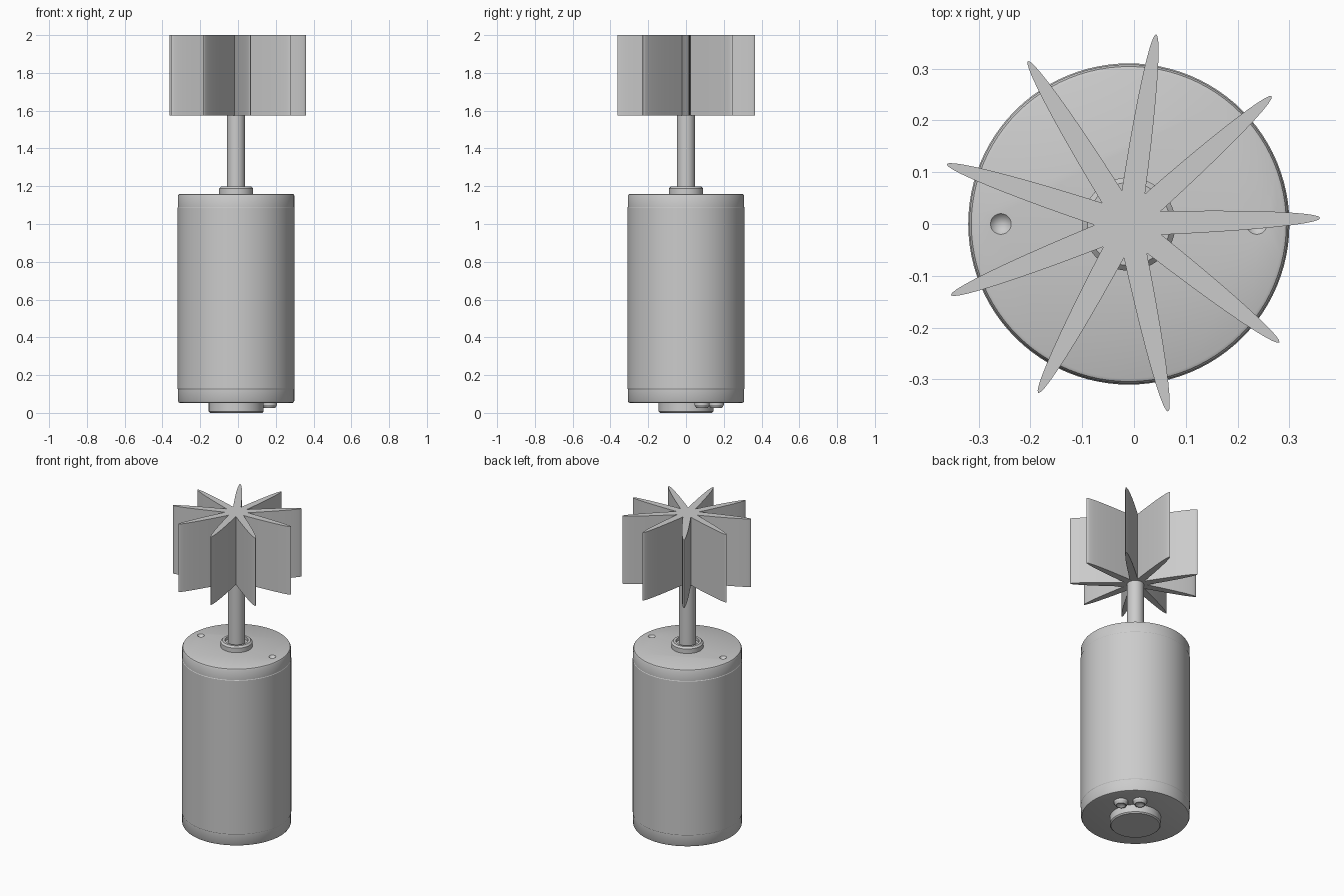
import bpy, bmesh
from math import sin, cos, tan, atan, pi, radians

cube = bpy.data.objects.get("Cube")
if cube:
    bpy.data.objects.remove(cube, do_unlink=True)

AXIS_X = -0.01
metal = bpy.data.materials.new("grey metal")
metal.use_nodes = True
GREY = (0.6, 0.6, 0.6, 1)
metal.diffuse_color = GREY
metal.node_tree.nodes["Principled BSDF"].inputs["Base Color"].default_value = GREY


def finish(name, bm, x=AXIS_X, y=0.0):
    bmesh.ops.recalc_face_normals(bm, faces=bm.faces)
    mesh = bpy.data.meshes.new(name)
    bm.to_mesh(mesh)
    bm.free()
    mesh.materials.append(metal)
    ob = bpy.data.objects.new(name, mesh)
    ob.location = (x, y, 0)
    bpy.context.collection.objects.link(ob)
    return ob


def smooth(ob):
    bpy.ops.object.select_all(action='DESELECT')
    ob.select_set(True)
    bpy.context.view_layer.objects.active = ob
    bpy.ops.object.shade_smooth_by_angle(angle=radians(30))


def lathe(name, profile, n=96, x=AXIS_X, y=0.0):
    """Turn a closed solid from (radius, height) points; radius 0 makes an apex."""
    bm = bmesh.new()
    rings = []
    for r, z in profile:
        count = n if r > 0 else 1
        rings.append([bm.verts.new((r * cos(2 * pi * i / n), r * sin(2 * pi * i / n), z))
                      for i in range(count)])
    for a, b in zip(rings, rings[1:]):
        for i in range(n):
            j = (i + 1) % n
            if len(a) == 1:
                bm.faces.new((a[0], b[j], b[i]))
            elif len(b) == 1:
                bm.faces.new((a[i], a[j], b[0]))
            else:
                bm.faces.new((a[i], a[j], b[j], b[i]))
    for end in (rings[0], rings[-1]):
        if len(end) > 1:
            bm.faces.new(end)
    return finish(name, bm, x, y)


# Motor can with rounded rims and slightly recessed end caps
body = lathe("motor_body", [
    (0.298, 0.053), (0.304, 0.055), (0.308, 0.062), (0.308, 0.125), (0.31, 0.128),
    (0.31, 1.087), (0.308, 1.09), (0.308, 1.15), (0.304, 1.157), (0.298, 1.16)])

# Countersunk mounting holes in the top
for side in (-1, 1):
    cutter = lathe("hole_cutter", [(0, 1.135), (0.02, 1.16), (0.02, 1.2)], 32,
                   AXIS_X + side * 0.247)
    cutter.hide_render = True
    mod = body.modifiers.new("hole", 'BOOLEAN')
    mod.operation = 'DIFFERENCE'
    mod.object = cutter
    bpy.context.view_layer.objects.active = body
    bpy.ops.object.modifier_apply(modifier=mod.name)
    bpy.data.objects.remove(cutter, do_unlink=True)
smooth(body)

# Bearing collar, shaft and rear bearing boss
smooth(lathe("bearing_collar", [(0.09, 1.15), (0.09, 1.188), (0.08, 1.198), (0.066, 1.198),
                                (0.066, 1.18), (0.04, 1.18)], 64))
smooth(lathe("shaft", [(0.048, 1.15), (0.048, 1.6)], 48))
smooth(lathe("rear_boss", [(0.138, 0), (0.145, 0.007), (0.145, 0.06)], 64))

# Two dished terminals beside the rear boss
for i, t in enumerate((-0.065, 0.042)):
    d = 0.185
    smooth(lathe(f"terminal_{i + 1}",
                 [(0.04, 0.06), (0.04, 0.042), (0.031, 0.027), (0.026, 0.027), (0, 0.048)], 32,
                 AXIS_X + (d - t) * 0.7071, (d + t) * 0.7071))

# Nine-bladed paddle wheel with half-ellipse blades
BLADES, LENGTH, HALF_WIDTH, STEPS = 9, 0.37, 0.0229, 20
bm = bmesh.new()
start = atan(LENGTH / HALF_WIDTH * tan(pi / BLADES))
outline = []
for k in range(BLADES):
    turn = radians(1.8) + 2 * pi * k / BLADES
    for s in range(STEPS):
        t = start * (2 * s / STEPS - 1)
        u, v = LENGTH * cos(t), HALF_WIDTH * sin(t)
        outline.append(bm.verts.new((u * cos(turn) - v * sin(turn),
                                     u * sin(turn) + v * cos(turn), 1.575)))
base = bm.faces.new(outline)
top = bmesh.ops.extrude_face_region(bm, geom=[base])
bmesh.ops.translate(bm, vec=(0, 0, 0.425),
                    verts=[g for g in top["geom"] if isinstance(g, bmesh.types.BMVert)])
smooth(finish("paddle_wheel", bm))
